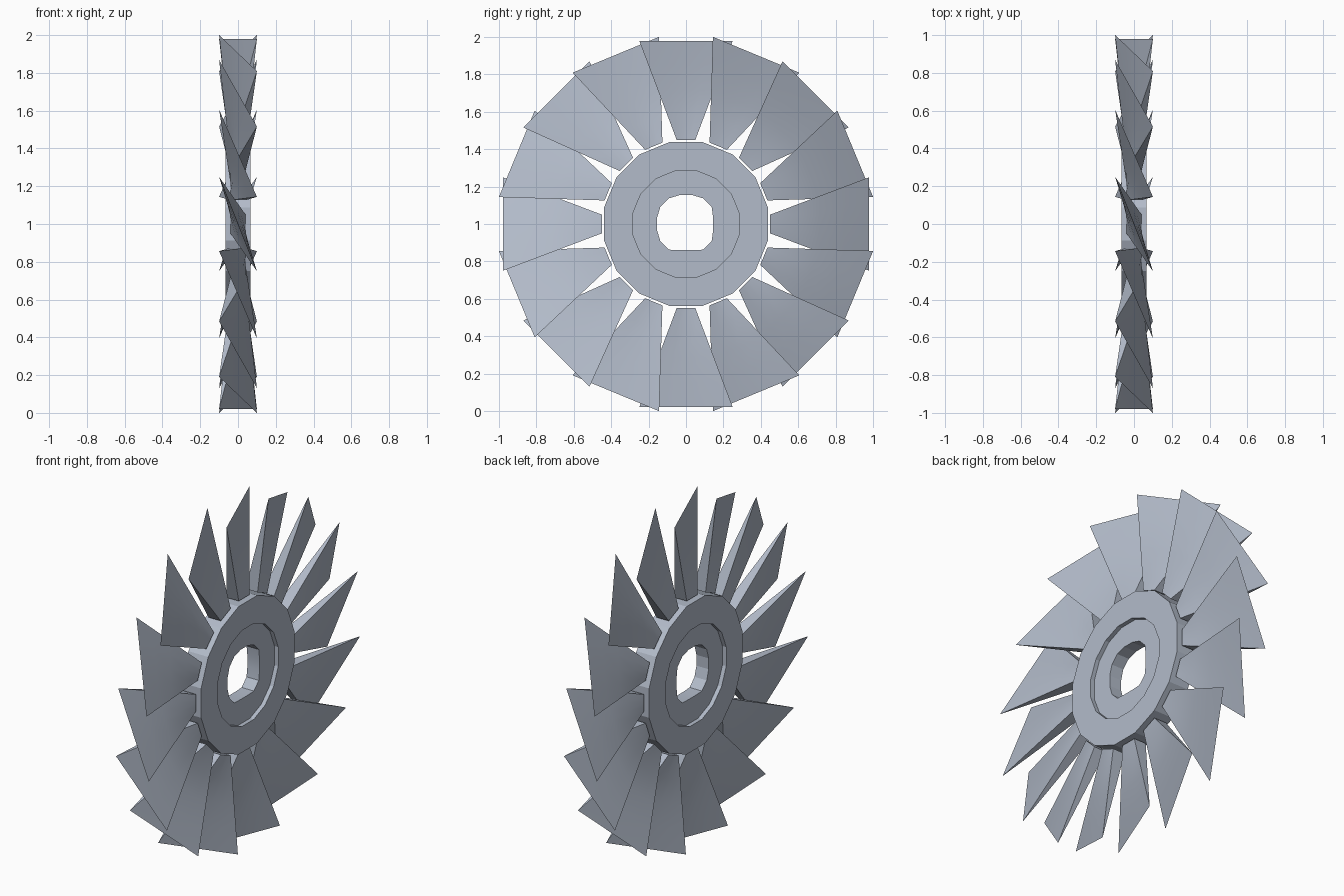
import bpy, bmesh, math

cube = bpy.data.objects.get("Cube")
if cube:
    bpy.data.objects.remove(cube, do_unlink=True)

SIDES = 16
STEP = math.tau / SIDES

steel = bpy.data.materials.new("blue_grey_steel")
steel.use_nodes = True
steel.diffuse_color = (0.45, 0.50, 0.59, 1)
steel.node_tree.nodes["Principled BSDF"].inputs["Base Color"].default_value = (0.45, 0.50, 0.59, 1)


def finish(bm, name, angle):
    """Turn a bmesh into a shaded object sitting at the rotor centre."""
    bmesh.ops.recalc_face_normals(bm, faces=bm.faces[:])
    mesh = bpy.data.meshes.new(name)
    bm.to_mesh(mesh)
    bm.free()
    mesh.materials.append(steel)
    obj = bpy.data.objects.new(name, mesh)
    obj.location.z = 1
    bpy.context.collection.objects.link(obj)
    bpy.ops.object.select_all(action='DESELECT')
    obj.select_set(True)
    bpy.context.view_layer.objects.active = obj
    bpy.ops.object.shade_smooth_by_angle(angle=math.radians(angle))
    return obj


def ring(bm, x, radius, bore=False):
    """A ring of points around the x axis; the bore is clamped to flats."""
    points = []
    for i in range(SIDES):
        a = (i + 0.5) * STEP
        y, z = radius * math.cos(a), radius * math.sin(a)
        if bore:
            y = max(-0.155, min(0.145, y))
            z = max(-0.14, min(0.155, z))
        points.append(bm.verts.new((x, y, z)))
    return points


# Hub: a disc with a shallow recess on both faces and a keyed bore
bm = bmesh.new()
RIM, FACE, FLOOR = 0.447, 0.065, 0.04
rings = []
for s in (1, -1):
    side = [ring(bm, s * FLOOR, 0.165, True), ring(bm, s * FLOOR, 0.29),
            ring(bm, s * FACE, 0.29), ring(bm, s * FACE, RIM)]
    rings += side if s == 1 else side[::-1]
for a, b in zip(rings, rings[1:] + rings[:1]):
    for i in range(SIDES):
        j = (i + 1) % SIDES
        bm.faces.new((a[i], a[j], b[j], b[i]))
finish(bm, "hub", 15)

# Blade: a square root pinched out to one wide, slanted tip edge
bm = bmesh.new()
lead = bm.verts.new((0.1, -0.25, 0.979))
trail = bm.verts.new((-0.1, 0.25, 0.979))
front_a, front_b, back_b, back_a = [
    bm.verts.new((x, y, 0.45))
    for x, y in ((0.04, -0.05), (0.04, 0.05), (-0.04, 0.05), (-0.04, -0.05))]
for face in ((front_a, front_b, trail, lead), (back_b, back_a, lead, trail),
             (front_a, lead, back_a), (front_b, back_b, trail),
             (front_a, back_a, back_b, front_b)):
    bm.faces.new(face)
bmesh.ops.subdivide_edges(bm, edges=bm.edges[:], cuts=3, use_grid_fill=True)
blade = finish(bm, "blade_1", 25)

# Repeat the blade around the hub
for i in range(1, SIDES):
    copy = blade.copy()
    copy.name = f"blade_{i + 1}"
    copy.rotation_euler.x = i * STEP
    bpy.context.collection.objects.link(copy)
